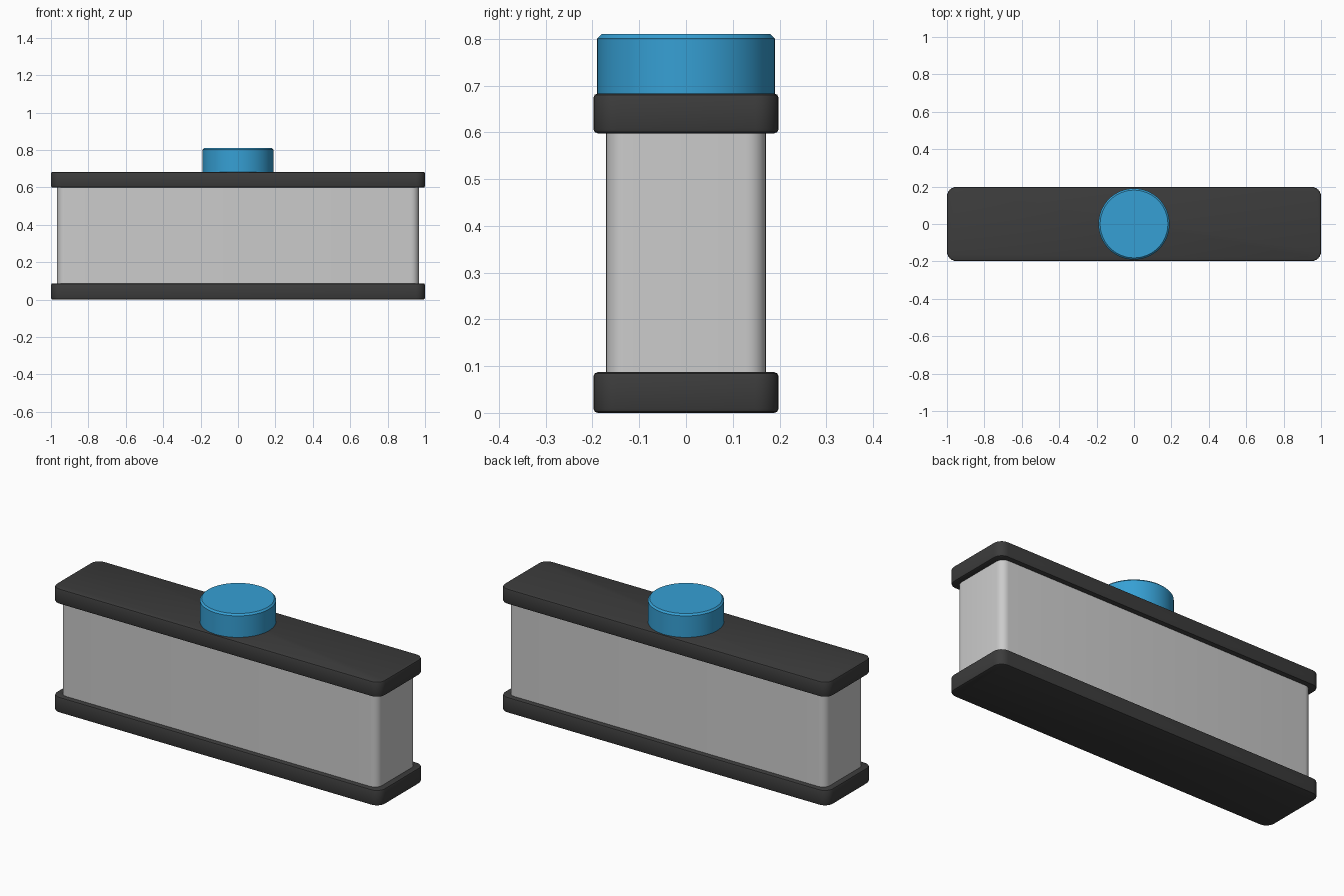
import bpy
import bmesh
import math

if "Cube" in bpy.data.objects:
    bpy.data.objects.remove(bpy.data.objects["Cube"])


def material(name, color):
    m = bpy.data.materials.new(name)
    m.diffuse_color = (*color, 1)
    m.use_nodes = True
    m.node_tree.nodes["Principled BSDF"].inputs["Base Color"].default_value = m.diffuse_color
    return m


dark = material("charcoal", (0.045, 0.045, 0.045))
grey = material("light grey", (0.6, 0.6, 0.6))
blue = material("bright blue", (0.037, 0.35, 0.66))


def rounded_outline(hx, hy, r, n=6):
    pts = []
    for i, (sx, sy) in enumerate([(1, 1), (-1, 1), (-1, -1), (1, -1)]):
        for k in range(n + 1):
            a = math.pi / 2 * (i + k / n)
            pts.append((sx * (hx - r) + r * math.cos(a), sy * (hy - r) + r * math.sin(a)))
    return pts


def circle_outline(r, n=64):
    return [(r * math.cos(2 * math.pi * i / n), r * math.sin(2 * math.pi * i / n)) for i in range(n)]


def extrude(name, outline, z0, z1, mat, bevel=0, segments=2):
    bm = bmesh.new()
    face = bm.faces.new([bm.verts.new((x, y, z0)) for x, y in outline])
    res = bmesh.ops.extrude_face_region(bm, geom=[face], use_keep_orig=True)
    for v in res["geom"]:
        if isinstance(v, bmesh.types.BMVert):
            v.co.z = z1
    bmesh.ops.recalc_face_normals(bm, faces=bm.faces[:])
    if bevel:
        rims = [e for e in bm.edges if abs(e.verts[0].co.z - e.verts[1].co.z) < 1e-6]
        bmesh.ops.bevel(bm, geom=rims, offset=bevel, segments=segments, profile=0.5, affect='EDGES')
    me = bpy.data.meshes.new(name)
    bm.to_mesh(me)
    bm.free()
    me.materials.append(mat)
    ob = bpy.data.objects.new(name, me)
    bpy.context.collection.objects.link(ob)
    bpy.ops.object.select_all(action='DESELECT')
    ob.select_set(True)
    bpy.context.view_layer.objects.active = ob
    bpy.ops.object.shade_smooth_by_angle(angle=math.radians(35))
    return ob


# Base and lid plates
plate = rounded_outline(1.0, 0.198, 0.05)
extrude("base_plate", plate, 0.0, 0.087, dark, 0.009)
extrude("lid_plate", plate, 0.598, 0.683, dark, 0.009)

# Body between the plates
extrude("body", rounded_outline(0.967, 0.171, 0.042), 0.08, 0.605, grey)

# Round button on the lid
extrude("button", circle_outline(0.19), 0.67, 0.81, blue, 0.009, 1)
